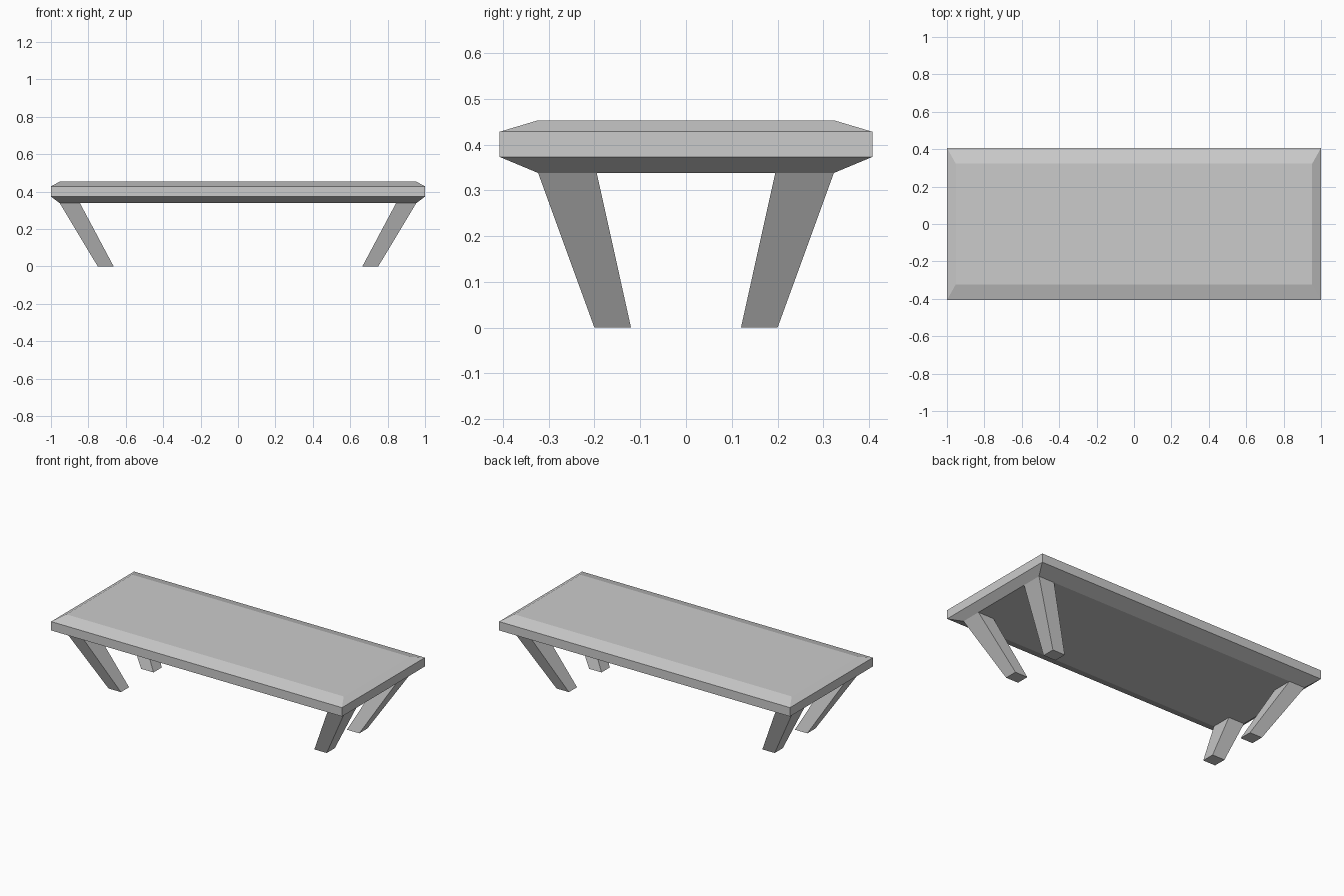
import bpy
import bmesh

cube = bpy.data.objects.get("Cube")
if cube:
    bpy.data.objects.remove(cube, do_unlink=True)

# One plain grey for the whole table
grey = bpy.data.materials.new("light_grey")
grey.use_nodes = True
colour = (0.6, 0.6, 0.6, 1)
grey.diffuse_color = colour
grey.node_tree.nodes["Principled BSDF"].inputs["Base Color"].default_value = colour


def loft(name, sections):
    """Join stacked rectangles (x0, x1, y0, y1, z) into a closed solid."""
    bm = bmesh.new()
    rings = [[bm.verts.new(p) for p in ((x0, y0, z), (x1, y0, z), (x1, y1, z), (x0, y1, z))]
             for x0, x1, y0, y1, z in sections]
    bm.faces.new(rings[0][::-1])
    bm.faces.new(rings[-1])
    for low, high in zip(rings, rings[1:]):
        for i in range(4):
            j = (i + 1) % 4
            bm.faces.new((low[i], low[j], high[j], high[i]))
    bmesh.ops.recalc_face_normals(bm, faces=bm.faces)
    mesh = bpy.data.meshes.new(name)
    bm.to_mesh(mesh)
    bm.free()
    mesh.materials.append(grey)
    obj = bpy.data.objects.new(name, mesh)
    bpy.context.collection.objects.link(obj)
    return obj


# Table top: slab with sloped upper and lower borders
profile = [(0.953, 0.323, 0.338), (1.0, 0.407, 0.373),
           (1.0, 0.407, 0.428), (0.953, 0.323, 0.453)]
loft("table_top", [(-x, x, -y, y, z) for x, y, z in profile])

# Four tapered legs leaning inward towards the floor
for x_side, sx in (("left", 1), ("right", -1)):
    for y_side, sy in (("front", -1), ("back", 1)):
        foot = (0.665 * sx, 0.75 * sx, 0.12 * sy, 0.20 * sy, 0)
        head = (0.845 * sx, 0.953 * sx, 0.195 * sy, 0.323 * sy, 0.338)
        loft(f"{y_side}_{x_side}_leg", [foot, head])
